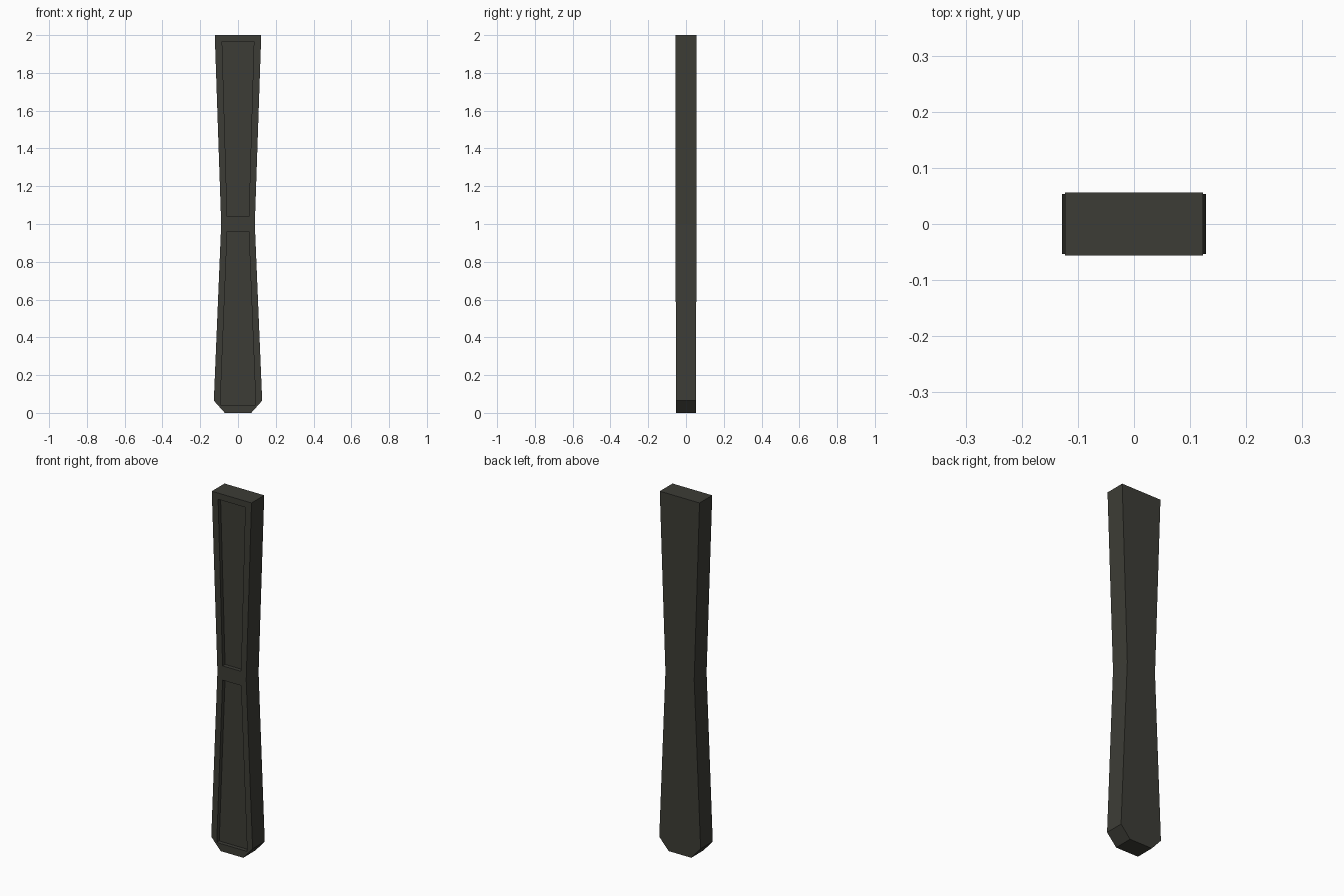
import bpy, bmesh

if "Cube" in bpy.data.objects:
    bpy.data.objects.remove(bpy.data.objects["Cube"])

# single dark olive-grey colour
mat = bpy.data.materials.new("dark_grey")
mat.diffuse_color = (0.046, 0.046, 0.037, 1)
mat.use_nodes = True
mat.node_tree.nodes["Principled BSDF"].inputs["Base Color"].default_value = mat.diffuse_color


def depth(z):
    """Half thickness, slightly thicker towards the top."""
    return 0.0535 + 0.0013 * z


def prism(name, half, front, back):
    """Mirror a right-hand (x, z) outline and span it between two y functions."""
    outline = half + [(-x, z) for x, z in reversed(half)]
    bm = bmesh.new()
    f = [bm.verts.new((x, front(z), z)) for x, z in outline]
    b = [bm.verts.new((x, back(z), z)) for x, z in outline]
    bm.faces.new(f)
    bm.faces.new(b[::-1])
    n = len(outline)
    for i in range(n):
        j = (i + 1) % n
        bm.faces.new((f[j], f[i], b[i], b[j]))
    bmesh.ops.recalc_face_normals(bm, faces=bm.faces)
    me = bpy.data.meshes.new(name)
    bm.to_mesh(me)
    bm.free()
    me.materials.append(mat)
    ob = bpy.data.objects.new(name, me)
    bpy.context.collection.objects.link(ob)
    return ob


# waisted post with chamfered foot
post = prism("post", [(0.070, 0), (0.128, 0.065), (0.089, 1.0), (0.123, 2.0)],
             lambda z: -depth(z), depth)

# two recessed front panels
panels = {"upper_panel_cutter": [(0.057, 1.04), (0.084, 1.965)],
          "lower_panel_cutter": [(0.094, 0.042), (0.057, 0.96)]}
cutters = []
for name, half in panels.items():
    cut = prism(name, half, lambda z: -0.1, lambda z: -depth(z) + 0.022)
    cut.hide_render = True
    mod = post.modifiers.new(name, 'BOOLEAN')
    mod.operation = 'DIFFERENCE'
    mod.solver = 'EXACT'
    mod.object = cut
    cutters.append(cut)

# bake the recesses and drop the cutters
dg = bpy.context.evaluated_depsgraph_get()
baked = bpy.data.meshes.new_from_object(post.evaluated_get(dg))
post.modifiers.clear()
post.data = baked
for cut in cutters:
    bpy.data.objects.remove(cut)
